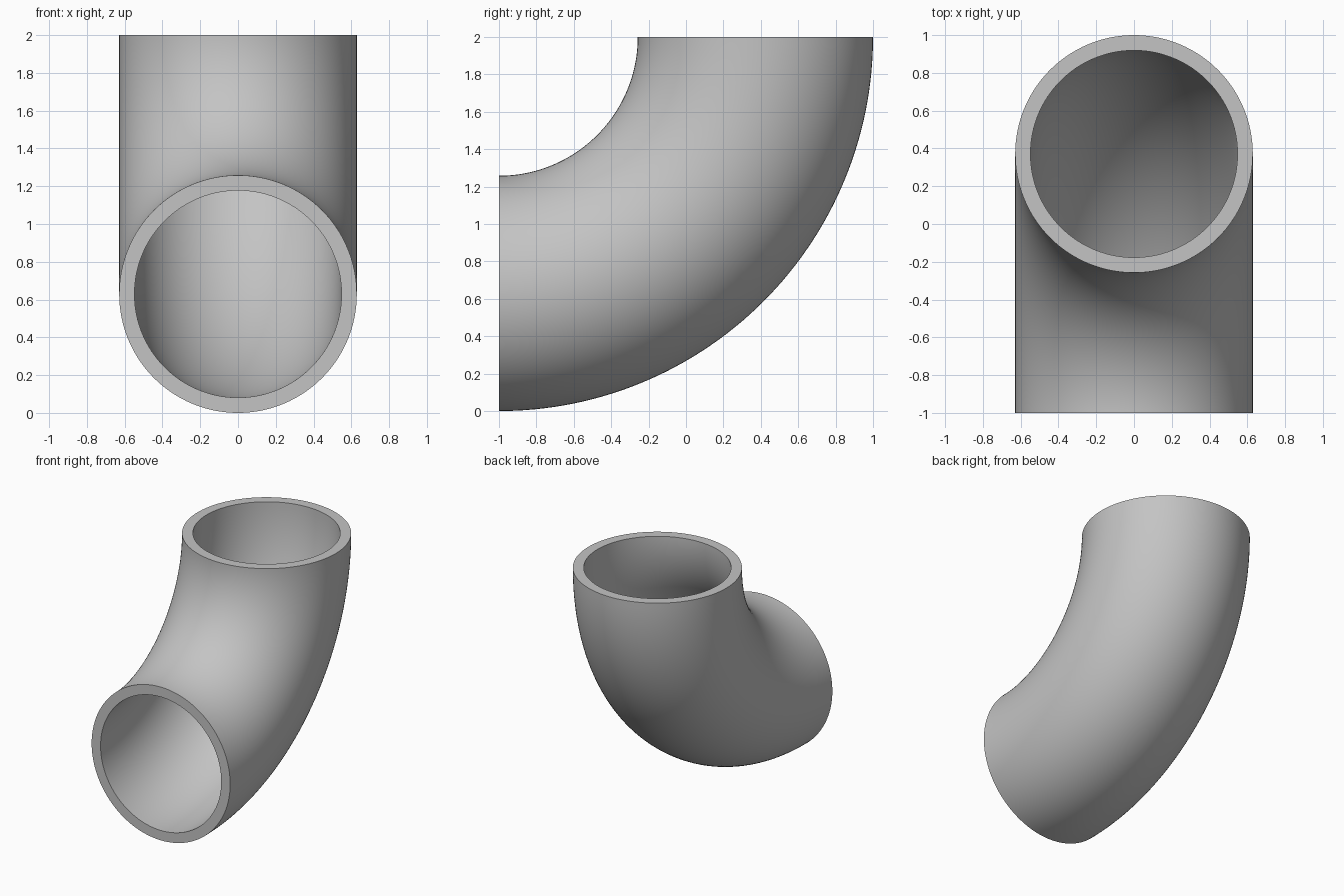
import bpy, bmesh
from math import sin, cos, pi, radians

cube = bpy.data.objects.get("Cube")
if cube:
    bpy.data.objects.remove(cube, do_unlink=True)

OUTER, INNER = 0.629, 0.548    # pipe radii
BEND = 2 - OUTER               # centre line radius of the bend
SIDES, STEPS = 128, 64

# Plain grey metal
grey = bpy.data.materials.new("grey_metal")
grey.use_nodes = True
colour = (0.55, 0.55, 0.55, 1)
grey.diffuse_color = colour
grey.node_tree.nodes["Principled BSDF"].inputs["Base Color"].default_value = colour

bm = bmesh.new()


def ring(radius, angle):
    """Circle of vertices across the pipe at one angle of the bend."""
    verts = []
    for i in range(SIDES):
        t = 2 * pi * i / SIDES
        reach = BEND + radius * cos(t)
        verts.append(bm.verts.new((radius * sin(t), -1 + reach * sin(angle), 2 - reach * cos(angle))))
    return verts


def bridge(a, b):
    """Band of quads between two rings."""
    for i in range(SIDES):
        j = (i + 1) % SIDES
        bm.faces.new((a[i], a[j], b[j], b[i]))


# Outer wall and bore swept through a quarter turn
walls = [[ring(r, pi / 2 * s / STEPS) for s in range(STEPS + 1)] for r in (OUTER, INNER)]
for wall in walls:
    for a, b in zip(wall, wall[1:]):
        bridge(a, b)

# Flat rims at both open ends
for end in (0, -1):
    bridge(walls[0][end], walls[1][end])

bmesh.ops.recalc_face_normals(bm, faces=bm.faces)
mesh = bpy.data.meshes.new("pipe_elbow")
bm.to_mesh(mesh)
bm.free()
mesh.materials.append(grey)

elbow = bpy.data.objects.new("pipe_elbow", mesh)
bpy.context.collection.objects.link(elbow)
bpy.context.view_layer.objects.active = elbow
elbow.select_set(True)
bpy.ops.object.shade_smooth_by_angle(angle=radians(30))
